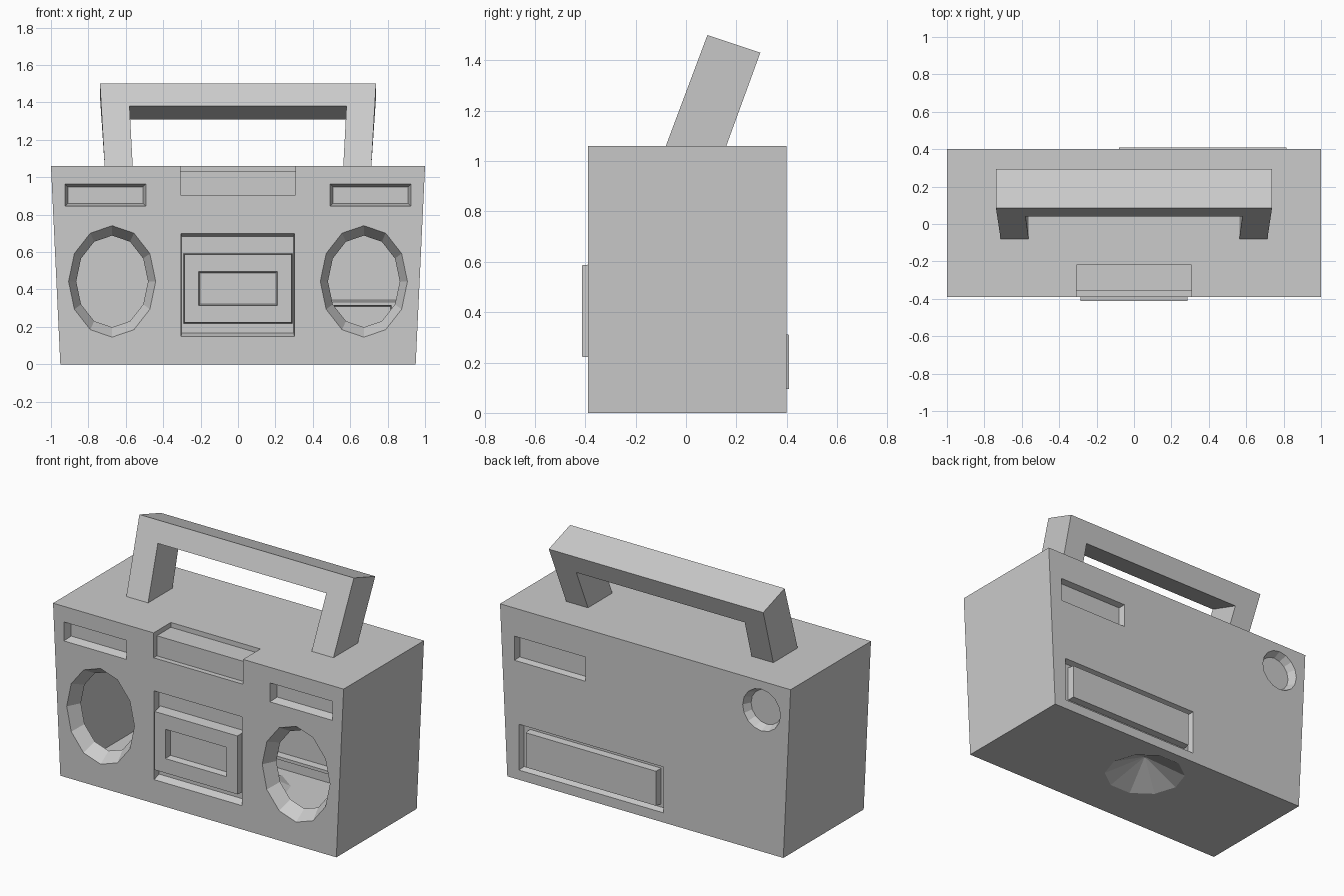
import bpy, bmesh, math
from mathutils import Vector

if "Cube" in bpy.data.objects:
    bpy.data.objects.remove(bpy.data.objects["Cube"])

FRONT, BACK, TOP = -0.39, 0.40, 1.06


def loft(name, a, b):
    """Closed solid between two matching loops of points."""
    bm = bmesh.new()
    va = [bm.verts.new(p) for p in a]
    vb = [bm.verts.new(p) for p in b]
    n = len(a)
    bm.faces.new(va)
    bm.faces.new(vb[::-1])
    for i in range(n):
        j = (i + 1) % n
        bm.faces.new((va[j], va[i], vb[i], vb[j]))
    bmesh.ops.recalc_face_normals(bm, faces=bm.faces[:])
    me = bpy.data.meshes.new(name)
    bm.to_mesh(me)
    bm.free()
    ob = bpy.data.objects.new(name, me)
    bpy.context.collection.objects.link(ob)
    return ob


def rect(x0, x1, z0, z1, y, ix=0.0, iz=0.0):
    return [Vector(p) for p in ((x0 + ix, y, z0 + iz), (x1 - ix, y, z0 + iz),
                                (x1 - ix, y, z1 - iz), (x0 + ix, y, z1 - iz))]


def ellipse(cx, cz, rx, rz, y, n):
    return [Vector((cx + rx * math.sin(2 * math.pi * i / n), y,
                    cz + rz * math.cos(2 * math.pi * i / n))) for i in range(n)]


def combine(tool, op='DIFFERENCE'):
    """Apply one boolean to the body and drop the tool."""
    tool.hide_render = True
    mod = body.modifiers.new("cut", 'BOOLEAN')
    mod.operation, mod.solver, mod.object = op, 'EXACT', tool
    dg = bpy.context.evaluated_depsgraph_get()
    dg.update()
    me = bpy.data.meshes.new_from_object(body.evaluated_get(dg))
    body.modifiers.clear()
    body.data = me
    bpy.data.objects.remove(tool)


def recess(outer, inner):
    """Tapered pocket, extended a little past the surface."""
    combine(loft("cutter", [o + (o - i) * 0.3 for o, i in zip(outer, inner)], inner))


def rect_recess(x0, x1, z0, z1, y, floor, ix=0.015, iz=0.015):
    recess(rect(x0, x1, z0, z1, y), rect(x0, x1, z0, z1, floor, ix, iz))


# Body, slightly wider at the top
profile = [(-0.95, 0), (0.95, 0), (1, TOP), (-1, TOP)]
body = loft("radio_body", [(x, FRONT, z) for x, z in profile],
            [(x, BACK, z) for x, z in profile])

# Speaker openings and front slots, mirrored
for s in (-1, 1):
    recess(ellipse(s * 0.673, 0.443, 0.233, 0.298, FRONT, 12),
           ellipse(s * 0.673, 0.443, 0.192, 0.245, FRONT + 0.08, 12))
    x0, x1 = sorted((s * 0.493, s * 0.925))
    rect_recess(x0, x1, 0.845, 0.963, FRONT, FRONT + 0.05)

# Stepped control panel over the top front edge
step = [(-0.5, 0.905), (-0.358, 0.905), (-0.358, 1.03),
        (-0.22, 1.03), (-0.22, 1.2), (-0.5, 1.2)]
combine(loft("cutter", [(-0.308, y, z) for y, z in step],
             [(0.308, y, z) for y, z in step]))

# Cassette bay, raised door and door window
rect_recess(-0.305, 0.302, 0.148, 0.70, FRONT, FRONT + 0.045, 0.004, 0.018)
combine(loft("door", rect(-0.285, 0.285, 0.223, 0.586, -0.413),
             rect(-0.294, 0.292, 0.215, 0.595, -0.32)), 'UNION')
rect_recess(-0.21, 0.21, 0.313, 0.495, -0.413, -0.375, 0.008, 0.008)

# Rear battery bay with raised cover
rect_recess(-0.125, 0.87, 0.06, 0.345, BACK, BACK - 0.035, 0.012, 0.012)
combine(loft("cover", rect(-0.08, 0.815, 0.095, 0.31, 0.409),
             rect(-0.088, 0.823, 0.088, 0.317, 0.33)), 'UNION')

# Rear slot and round socket
rect_recess(0.41, 0.90, 0.735, 0.885, BACK, BACK - 0.04, 0.008, 0.008)
recess(ellipse(-0.80, 0.88, 0.13, 0.13, BACK, 16),
       ellipse(-0.80, 0.88, 0.107, 0.107, BACK - 0.05, 16))

# Conical dent underneath
n = 10
ring = [(math.cos(2 * math.pi * i / n), math.sin(2 * math.pi * i / n)) for i in range(n)]
recess([Vector((0.24 * c, 0.10 + 0.24 * s, 0)) for c, s in ring],
       [Vector((0.002 * c, 0.10 + 0.002 * s, 0.12)) for c, s in ring])

# Open the speakers into the hollow shell
bm = bmesh.new()
bm.from_mesh(body.data)
caps = [f for f in bm.faces if abs(f.normal.y) > 0.99
        and abs(f.calc_center_median().y - (FRONT + 0.08)) < 0.003]
bmesh.ops.delete(bm, geom=caps, context='FACES')
bm.to_mesh(body.data)
bm.free()

# Carry handle leaning backwards
half = [(0.58, 1.38), (0.563, TOP), (0.713, TOP), (0.738, 1.50)]
outline = half + [(-x, z) for x, z in reversed(half)]
front, back = [], []
for x, z in outline:
    front.append((x, -0.08 + 0.375 * (z - TOP), z))
    zb = z if z == TOP else z - 0.07
    back.append((x, 0.16 + 0.365 * (zb - TOP), zb))
loft("carry_handle", front, back)
